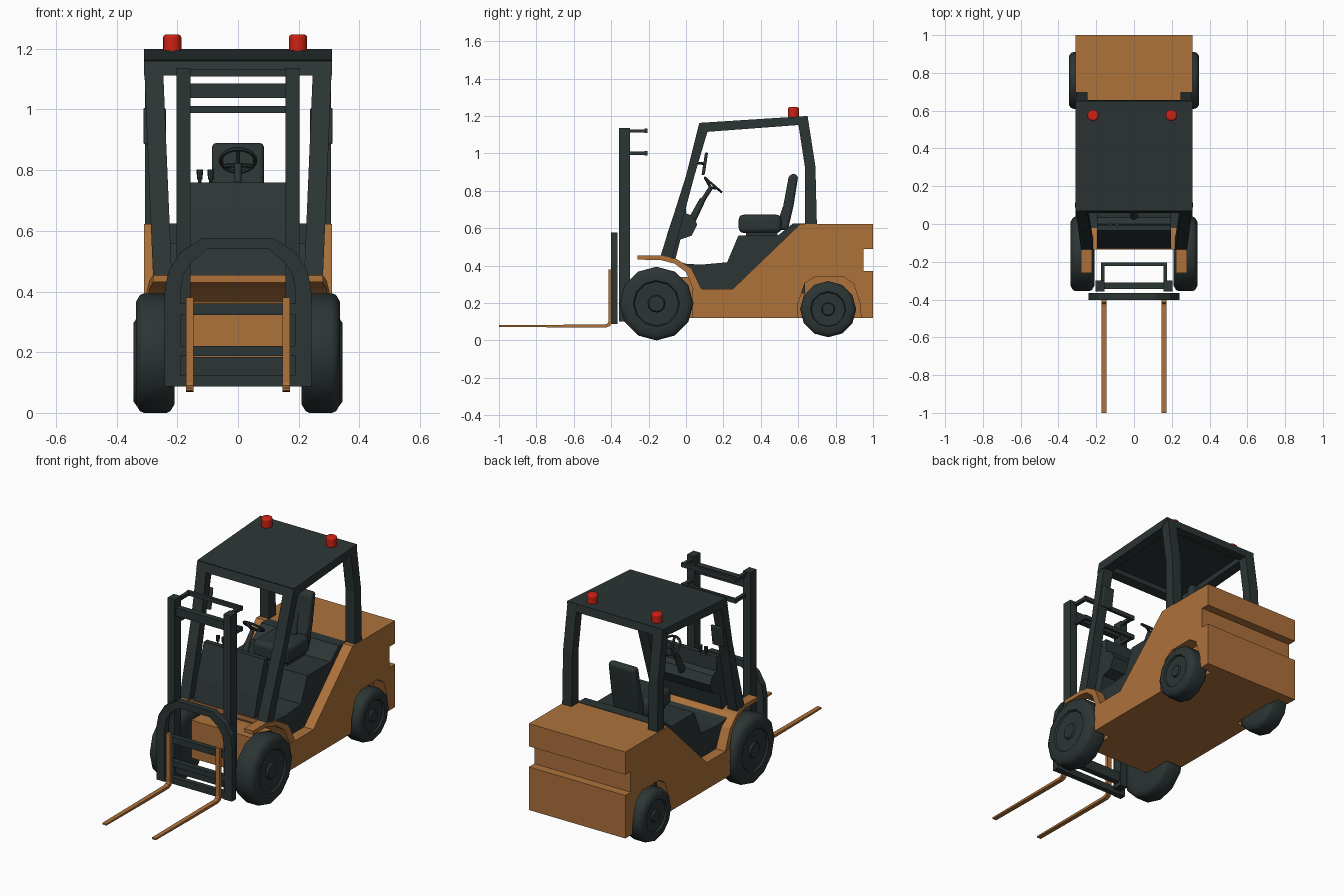
import bpy, bmesh, math
from mathutils import Vector, Matrix

if "Cube" in bpy.data.objects:
    bpy.data.objects.remove(bpy.data.objects["Cube"])


def material(name, rgb):
    m = bpy.data.materials.new(name)
    m.diffuse_color = (*rgb, 1)
    m.use_nodes = True
    m.node_tree.nodes["Principled BSDF"].inputs["Base Color"].default_value = m.diffuse_color
    return m


ORANGE = material("orange paint", (0.42, 0.168, 0.044))
DARK = material("dark grey", (0.025, 0.035, 0.035))
RED = material("red light", (0.62, 0.016, 0.007))


def finish(name, bm, mat, mirror=False, bevel=0, smooth=False):
    bmesh.ops.recalc_face_normals(bm, faces=bm.faces)
    me = bpy.data.meshes.new(name)
    bm.to_mesh(me)
    bm.free()
    me.materials.append(mat)
    ob = bpy.data.objects.new(name, me)
    bpy.context.collection.objects.link(ob)
    if bevel:
        b = ob.modifiers.new("bevel", 'BEVEL')
        b.width, b.segments, b.limit_method = bevel, 3, 'ANGLE'
    if mirror:
        ob.modifiers.new("mirror", 'MIRROR').use_clip = False
    if smooth:
        bpy.ops.object.select_all(action='DESELECT')
        ob.select_set(True)
        bpy.context.view_layer.objects.active = ob
        bpy.ops.object.shade_smooth_by_angle(angle=math.radians(40))
    return ob


def prism(name, pts, a, b, mat, axis='x', shape=None, **kw):
    """Extrude a (y,z) profile along x, or an (x,z) profile along y."""
    bm = bmesh.new()
    put = (lambda p, t: (t, *p)) if axis == 'x' else (lambda p, t: (p[0], t, p[1]))
    lo = [bm.verts.new(put(p, a)) for p in pts]
    hi = [bm.verts.new(put(p, b)) for p in pts]
    bm.faces.new(lo)
    bm.faces.new(hi)
    for i in range(len(pts)):
        j = (i + 1) % len(pts)
        bm.faces.new((lo[i], lo[j], hi[j], hi[i]))
    if shape:
        for v in bm.verts:
            shape(v.co)
    return finish(name, bm, mat, **kw)


def box(name, x0, x1, y0, y1, z0, z1, mat, **kw):
    return prism(name, [(y0, z0), (y1, z0), (y1, z1), (y0, z1)], x0, x1, mat, **kw)


def rod(name, p, q, r, mat, r2=None, sides=12, **kw):
    p, q = Vector(p), Vector(q)
    bm = bmesh.new()
    rot = (q - p).to_track_quat('Z', 'Y').to_matrix().to_4x4()
    bmesh.ops.create_cone(bm, cap_ends=True, segments=sides, radius1=r, radius2=r2 or r,
                          depth=(q - p).length, matrix=Matrix.Translation((p + q) / 2) @ rot)
    return finish(name, bm, mat, smooth=True, **kw)


def wheel(name, y, z, r, x0, x1):
    """Lathe a tyre and hub about the x axis, 12 sides."""
    w = x1 - x0
    prof = [(x0, .6 * r), (x0, .86 * r), (x0 + .1 * w, .97 * r), (x0 + .2 * w, r),
            (x1 - .2 * w, r), (x1 - .1 * w, .97 * r), (x1, .86 * r), (x1, .63 * r),
            (x1 - .01, .6 * r), (x1 - .012, .24 * r), (x1 - .002, .21 * r)]
    bm = bmesh.new()
    rings = [[bm.verts.new((x, y + q * math.sin(k * math.pi / 6), z + q * math.cos(k * math.pi / 6)))
              for k in range(12)] for x, q in prof]
    for s, t in zip(rings, rings[1:]):
        for k in range(12):
            bm.faces.new((s[k], s[k - 1], t[k - 1], t[k]))
    bm.faces.new(rings[0])
    bm.faces.new(rings[-1])
    return finish(name, bm, DARK, mirror=True, smooth=True)


# wheels
wheel("front_wheels", -.158, .197, .197, .21, .336)
wheel("rear_wheels", .76, .167, .15, .225, .345)

# main body with rear notch and wheel arches
body = prism("body", [(.08, .12), (1, .12), (1, .37), (.95, .37), (.95, .49), (1, .49), (1, .622),
                      (.61, .622), (.25, .275), (.08, .275), (.035, .275), (.035, .12)], -.31, .31, ORANGE)
arch = prism("arch_cutter", [(.59, .0), (.6, .2), (.635, .305), (.69, .34), (.84, .34), (.895, .305),
                             (.93, .2), (.945, .0)], .235, .5, ORANGE, mirror=True)
arch.hide_render = True
arch.display_type = 'WIRE'
cut = body.modifiers.new("arches", 'BOOLEAN')
cut.operation, cut.solver, cut.object = 'DIFFERENCE', 'EXACT', arch
box("front_chassis", -.205, .205, -.135, .06, .12, .34, ORANGE)


# curved front fender, wide at the back and narrowing forward
def widen(co):
    co.x *= 1 + .11 * max(0, min(1, (co.y + .13) / .2))


prism("front_fender", [(-.135, .455), (-.05, .435), (.03, .385), (.085, .27), (.04, .27), (.0, .365),
                       (-.06, .41), (-.135, .43)], -.28, .28, ORANGE, shape=widen)
prism("fender_tips", [(-.26, .453), (-.13, .455), (-.13, .43), (-.26, .432)], .222, .28, ORANGE, mirror=True)

# cabin floor, seat base and dashboard
prism("cabin_floor", [(-.06, .43), (0, .41), (.08, .405), (.22, .418), (.28, .56), (.49, .56), (.57, .624),
                      (.635, .624), (.635, .25), (.08, .25), (.04, .36)], -.25, .25, DARK)
prism("dashboard", [(-.13, .45), (-.1, .57), (-.065, .675), (-.035, .76), (-.005, .76), (.0, .68),
                    (.035, .665), (.06, .62), (.03, .56), (-.03, .54), (-.06, .42)], -.195, .195, DARK)

# seat
box("seat_base", -.09, .09, .32, .49, .555, .585, DARK)
box("seat_cushion", -.11, .11, .282, .51, .575, .672, DARK, bevel=.025, smooth=True)
prism("seat_back", [(.475, .59), (.52, .72), (.55, .88), (.575, .893), (.6, .88), (.575, .72), (.545, .59)],
      -.085, .085, DARK, bevel=.015, smooth=True)

# steering wheel, column and levers
TILT = Matrix.Translation((0, .145, .832)) @ Matrix.Rotation(math.radians(-41), 4, 'X')
bm = bmesh.new()
N, M = 20, 6
ring = [[bm.verts.new(TILT @ Vector(((.057 + .007 * math.cos(j * math.tau / M)) * math.cos(i * math.tau / N),
                                     (.057 + .007 * math.cos(j * math.tau / M)) * math.sin(i * math.tau / N),
                                     .007 * math.sin(j * math.tau / M))))
         for j in range(M)] for i in range(N)]
for i in range(N):
    for j in range(M):
        bm.faces.new((ring[i - 1][j - 1], ring[i][j - 1], ring[i][j], ring[i - 1][j]))
finish("steering_wheel", bm, DARK, smooth=True)
for i in range(3):
    a = math.radians(-90 + 120 * i)
    rod("steering_spoke", TILT @ Vector((0, 0, -.02)),
        TILT @ Vector((.057 * math.cos(a), .057 * math.sin(a), 0)), .007, DARK, sides=6)
rod("steering_column", (0, .02, .62), (0, .09, .755), .022, DARK, r2=.016)
rod("steering_shaft", (0, .09, .75), (0, .135, .82), .012, DARK)
for x in (-.126, -.09):
    rod("lever_stick", (x, -.01, .72), (x, -.005, .775), .005, DARK, sides=8)
    rod("lever_knob", (x, -.005, .77), (x, -.003, .802), .009, DARK, r2=.011, sides=8)


# overhead guard: leaning pillars, roof and beams
def lean(co):
    co.x -= .03 * max(0, (1.16 - co.z) / .71)


prism("front_pillars", [(-.135, .455), (0, .88), (.07, 1.16), (.115, 1.117), (.045, .88), (-.075, .43)],
      .248, .31, DARK, shape=lean, mirror=True)
prism("rear_pillars", [(.6, 1.16), (.65, 1.2), (.692, .93), (.7, .61), (.637, .61), (.637, .92)],
      .246, .306, DARK, mirror=True)
prism("roof_panel", [(.07, 1.163), (.65, 1.2), (.65, 1.183), (.08, 1.146)], -.31, .31, DARK)
prism("roof_side_rails", [(.07, 1.16), (.65, 1.198), (.605, 1.152), (.11, 1.115)], .25, .31, DARK, mirror=True)
prism("roof_front_beam", [(.07, 1.16), (.11, 1.16), (.115, 1.117), (.058, 1.112)], -.31, .31, DARK)
prism("roof_rear_beam", [(.605, 1.19), (.65, 1.195), (.656, 1.155), (.605, 1.152)], -.306, .306, DARK)

# warning lights
for x in (-.217, .198):
    rod("warning_light", (x, .575, 1.185), (x, .575, 1.247), .03, RED, sides=16, bevel=.01)

# mirrors
prism("mirrors", [(.083, .885), (.1, .885), (.118, 1.005), (.102, 1.005)], .238, .312, DARK,
      mirror=True, bevel=.006, smooth=True)
rod("mirror_arms", (.275, .03, .95), (.275, .1, .945), .007, DARK, sides=8, mirror=True)

# mast with rear hoops and cross bars
box("mast_uprights", .156, .203, -.358, -.3, .1, 1.137, DARK, mirror=True)
box("mast_top_bar", -.16, .16, -.345, -.31, 1.038, 1.085, DARK)
box("mast_low_bar", -.16, .16, -.345, -.31, .125, .185, DARK)
for z in (1.12, 1.0):
    box("hoop_arms", .156, .176, -.31, -.205, z - .009, z + .009, DARK, mirror=True)
    box("hoop_bar", -.176, .176, -.222, -.205, z - .012, z + .012, DARK)

# fork carriage: arched frame and bars
outer = [(.242, .087), (.242, .4), (.23, .465), (.19, .53), (.115, .577)]
inner = [(.19, .087), (.19, .4), (.18, .455), (.155, .495), (.1, .54)]
loop = outer + [(-x, z) for x, z in outer[::-1]] + [(-x, z) for x, z in inner] + inner[::-1]
prism("carriage_frame", loop, -.402, -.365, DARK, axis='y')
for z0, z1 in ((.087, .125), (.187, .22), (.322, .36)):
    box("carriage_bar", -.2, .2, -.398, -.368, z0, z1, DARK)

# forks
prism("forks", [(-.398, .38), (-.415, .38), (-.415, .1), (-.42, .09), (-.435, .085), (-1, .082), (-1, .073),
                (-.7, .07), (-.425, .069), (-.405, .078), (-.398, .095)], .146, .172, ORANGE, mirror=True)
